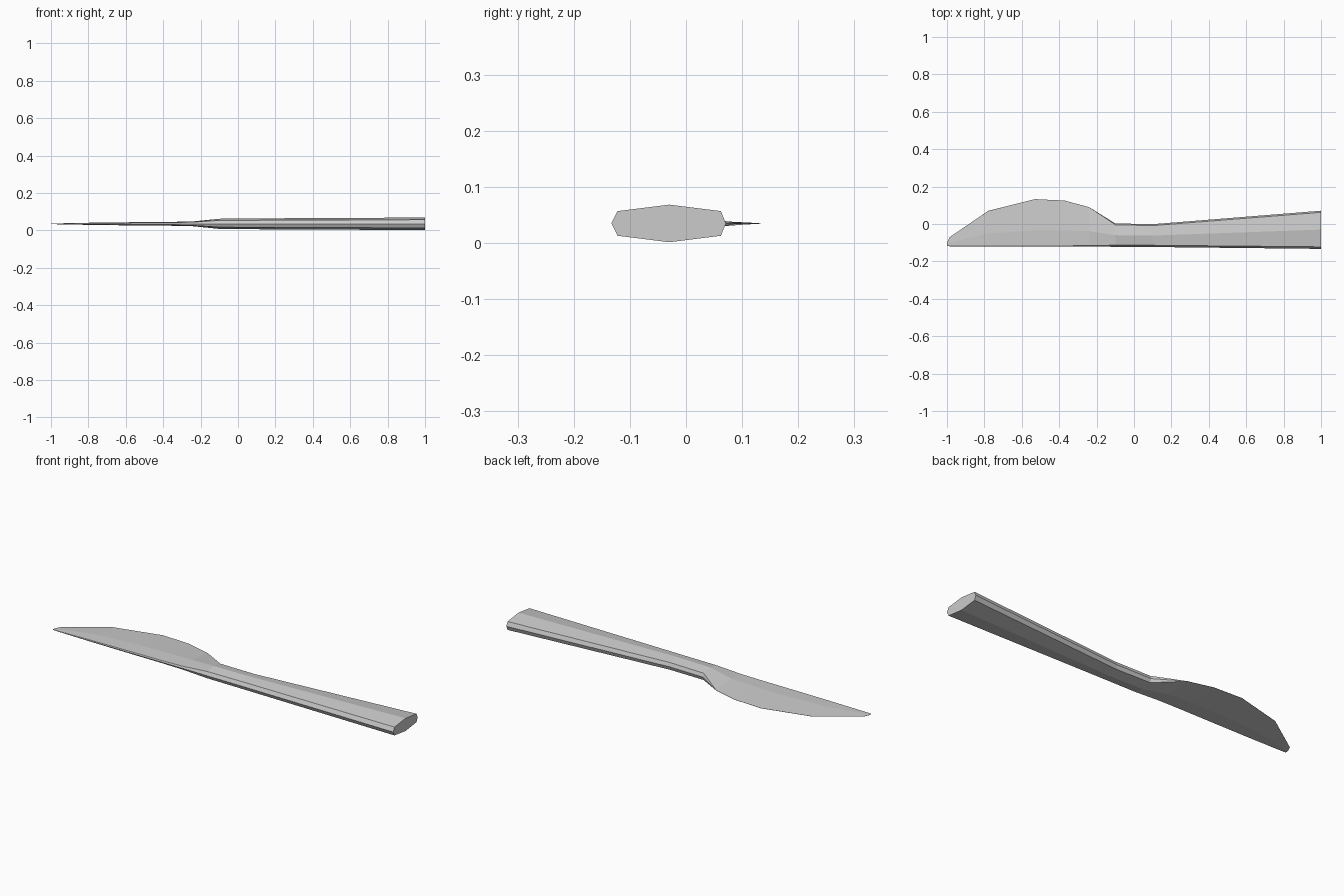
import bpy, bmesh

old = bpy.data.objects.get("Cube")
if old:
    bpy.data.objects.remove(old, do_unlink=True)

MID = 0.035  # height of the symmetry plane

metal = bpy.data.materials.new("grey metal")
metal.use_nodes = True
grey = (0.6, 0.6, 0.6, 1)
metal.diffuse_color = grey
metal.node_tree.nodes["Principled BSDF"].inputs["Base Color"].default_value = grey

# Stations along the knife: x, spine y, ridge y, cutting-side y,
# ridge half height, spine shoulder half height, cutting shoulder half height
stations = [
    (-1.0, -0.118, -0.112, -0.1, 0.001, 0.0007, 0.0003),
    (-0.985, -0.119, -0.1, -0.07, 0.002, 0.0013, 0.0003),
    (-0.78, -0.12, -0.05, 0.07, 0.006, 0.004, 0.0004),
    (-0.53, -0.12, -0.035, 0.133, 0.009, 0.006, 0.0004),
    (-0.37, -0.12, -0.035, 0.125, 0.01, 0.0066, 0.0004),
    (-0.24, -0.12, -0.038, 0.09, 0.013, 0.009, 0.0006),
    (-0.1, -0.122, -0.06, 0.003, 0.027, 0.018, 0.018),
    (0.1, -0.123, -0.062, -0.001, 0.029, 0.019, 0.019),
    (1.0, -0.133, -0.03, 0.071, 0.0335, 0.022, 0.022),
]


def section(bm, x, spine, ridge, edge, h, hs, he):
    """Eight-sided section, mirrored above and below the mid plane."""
    front, back = spine + hs * 0.5, edge - he * 0.4
    ring = [(spine, 0), (front, hs), (ridge, h), (back, he),
            (edge, 0), (back, -he), (ridge, -h), (front, -hs)]
    return [bm.verts.new((x, y, MID + z)) for y, z in ring]


# Loft the blade and handle as one body
bm = bmesh.new()
rings = [section(bm, *s) for s in stations]
for a, b in zip(rings, rings[1:]):
    for i in range(8):
        j = (i + 1) % 8
        bm.faces.new((a[i], a[j], b[j], b[i]))
bm.faces.new(rings[0])
bm.faces.new(rings[-1])
bmesh.ops.recalc_face_normals(bm, faces=bm.faces)

mesh = bpy.data.meshes.new("knife_body")
bm.to_mesh(mesh)
bm.free()
mesh.materials.append(metal)
knife = bpy.data.objects.new("knife_body", mesh)
bpy.context.collection.objects.link(knife)
